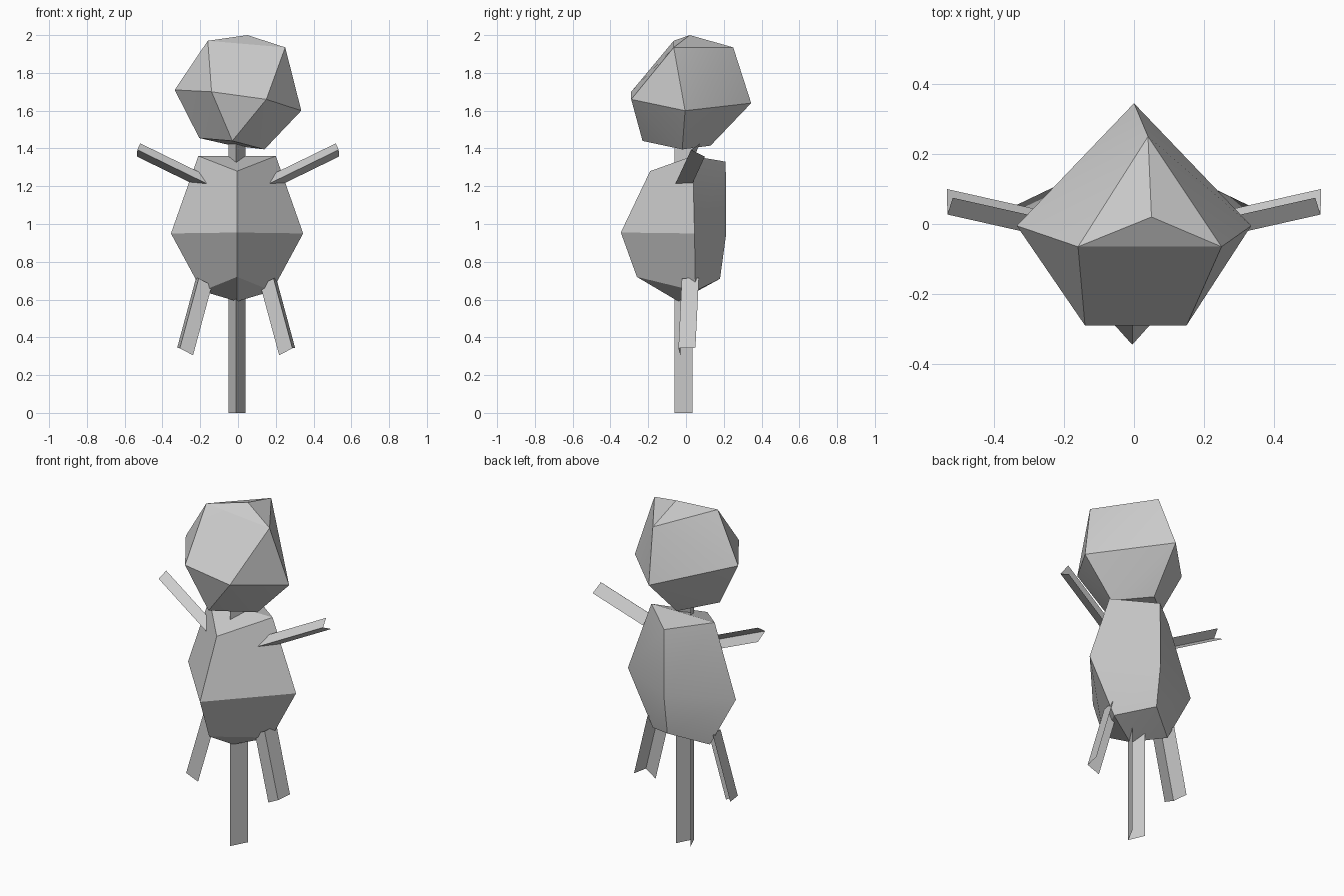
import bpy, bmesh, math
from mathutils import Vector

cube = bpy.data.objects.get("Cube")
if cube:
    bpy.data.objects.remove(cube)

GREY = (0.6, 0.6, 0.6, 1.0)
mat = bpy.data.materials.new("plain_grey")
mat.use_nodes = True
mat.diffuse_color = GREY
mat.node_tree.nodes["Principled BSDF"].inputs["Base Color"].default_value = GREY


def finish(name, bm, closed=True):
    if closed:
        bmesh.ops.recalc_face_normals(bm, faces=bm.faces)
    mesh = bpy.data.meshes.new(name)
    bm.to_mesh(mesh)
    bm.free()
    mesh.materials.append(mat)
    obj = bpy.data.objects.new(name, mesh)
    bpy.context.collection.objects.link(obj)
    bpy.ops.object.select_all(action="DESELECT")
    obj.select_set(True)
    bpy.context.view_layer.objects.active = obj
    bpy.ops.object.shade_smooth_by_angle(angle=math.radians(20))
    return obj


def folded_strip(name, section, direction, side=1, shift=0.0):
    """Open V-shaped strip: a three-point section swept along a direction."""
    bm = bmesh.new()
    place = lambda p: bm.verts.new((side * p[0] + shift, p[1], p[2]))
    start = [place(Vector(p)) for p in section]
    end = [place(Vector(p) + Vector(direction)) for p in section]
    for i in range(2):
        face = bm.faces.new((start[i], start[i + 1], end[i + 1], end[i]))
        if side < 0:
            face.normal_flip()
    return finish(name, bm, closed=False)


# Head: faceted boulder made as a hull
head_points = [
    (-.16, -.065, 1.97), (.05, .02, 2.0), (.25, -.065, 1.935), (.04, .25, 1.935),
    (-.335, -.005, 1.71), (-.14, -.29, 1.70), (.15, -.29, 1.66),
    (.335, -.005, 1.60), (0, .345, 1.64),
    (-.03, -.23, 1.44), (.14, -.02, 1.395), (-.205, -.02, 1.455), (-.03, .13, 1.415),
]
bm = bmesh.new()
for p in head_points:
    bm.verts.new(p)
bmesh.ops.convex_hull(bm, input=bm.verts)
finish("head", bm)

# Body: kite-shaped rings, each given as front, side and back corners
# front (y, z), side (x, y, z), back (y, z)
rings = [
    ((-.26, .72), (.185, .05, .645), (.18, .71)),
    ((-.345, .955), (.35, .045, .95), (.213, .95)),
    ((-.19, 1.28), (.205, .035, 1.36), (.21, 1.33)),
]
bm = bmesh.new()
loops = []
for (fy, fz), (sx, sy, sz), (by, bz) in rings:
    corners = [(0, fy, fz), (sx, sy, sz), (0, by, bz), (-sx, sy, sz)]
    loops.append([bm.verts.new((x - .005, y, z)) for x, y, z in corners])
for low, high in zip(loops, loops[1:]):
    for i in range(4):
        j = (i + 1) % 4
        bm.faces.new((low[i], low[j], high[j], high[i]))
front, left, back, right = loops[-1]
bm.faces.new((front, left, right))
bm.faces.new((left, back, right))
tip = bm.verts.new((-.005, -.04, .59))
for i in range(4):
    bm.faces.new((loops[0][(i + 1) % 4], loops[0][i], tip))
finish("body", bm)

# Central post running from the ground up into the head
folded_strip("post", [(-.05, .03, 0), (-.01, -.06, 0), (.04, .035, 0)], (0, 0, 1.5))

# Arms and legs, swept from their tips inward
arm = [(.535, .1, 1.357), (.533, .027, 1.393), (.518, .075, 1.427)]
leg = [(.228, -.03, .305), (.298, -.04, .342), (.312, .05, .345)]
for label, side in (("left", 1), ("right", -1)):
    folded_strip(label + "_arm", arm, (-.365, -.082, -.178), side)
    folded_strip(label + "_leg", leg, (-.1, .018, .37), side, -.01)
